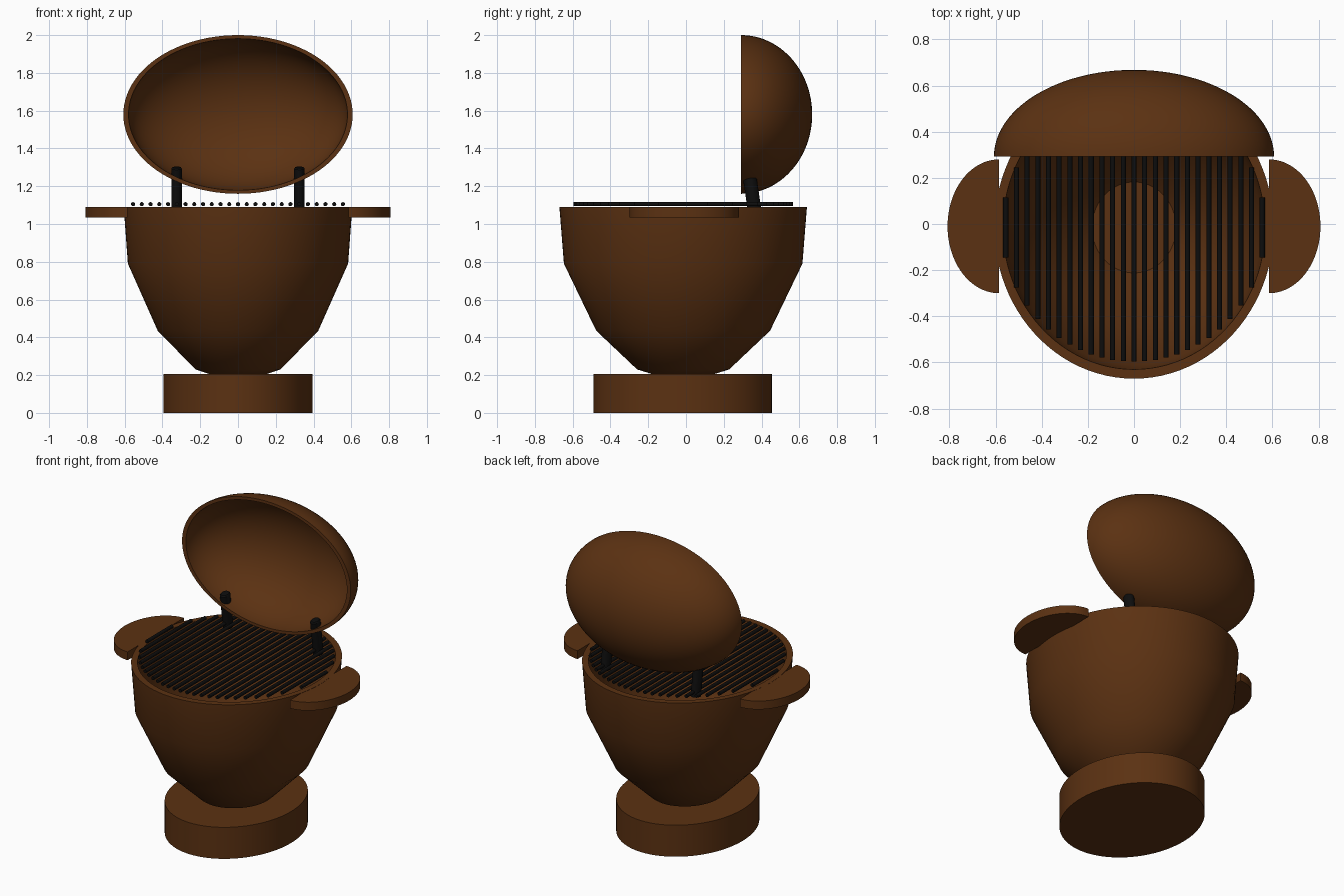
import bpy
import bmesh
import math
from mathutils import Matrix, Vector

cube = bpy.data.objects.get("Cube")
if cube:
    bpy.data.objects.remove(cube, do_unlink=True)


def make_material(name, rgb):
    mat = bpy.data.materials.new(name)
    mat.use_nodes = True
    mat.diffuse_color = (*rgb, 1)
    bsdf = mat.node_tree.nodes["Principled BSDF"]
    bsdf.inputs["Base Color"].default_value = (*rgb, 1)
    bsdf.inputs["Roughness"].default_value = 0.7
    return mat


BROWN = make_material("brown enamel", (0.105, 0.031, 0.006))
BLACK = make_material("black iron", (0.004, 0.004, 0.004))
CENTRE_Y = -0.015


def finish(name, bm, mat, matrix=Matrix()):
    """Turn a bmesh into a smooth-shaded object with sharp corners."""
    bm.transform(matrix)
    bmesh.ops.recalc_face_normals(bm, faces=bm.faces)
    mesh = bpy.data.meshes.new(name)
    bm.to_mesh(mesh)
    bm.free()
    mesh.materials.append(mat)
    obj = bpy.data.objects.new(name, mesh)
    bpy.context.collection.objects.link(obj)
    bpy.ops.object.select_all(action="DESELECT")
    obj.select_set(True)
    bpy.context.view_layer.objects.active = obj
    bpy.ops.object.shade_smooth_by_angle(angle=math.radians(35))
    return obj


def lathe(name, profile, mat, matrix, steps=96):
    """Spin a (radius, height) profile about z, then place it."""
    bm = bmesh.new()
    verts = [bm.verts.new((r, 0, z)) for r, z in profile]
    edges = [bm.edges.new(pair) for pair in zip(verts, verts[1:])]
    bmesh.ops.spin(bm, geom=verts + edges, cent=(0, 0, 0), axis=(0, 0, 1),
                   angle=math.tau, steps=steps, use_duplicate=False)
    bmesh.ops.remove_doubles(bm, verts=bm.verts, dist=0.0001)
    return finish(name, bm, mat, matrix)


def place(y, z=0.0, scale=(1, 1, 1)):
    return Matrix.Translation((0, y, z)) @ Matrix.Diagonal((*scale, 1))


# Pedestal: an oval drum
lathe("pedestal", [(0, 0), (0.395, 0), (0.395, 0.205), (0, 0.205)], BROWN,
      place(-0.018, scale=(1, 1.196, 1)))

# Bowl: faceted taper outside, hollow inside
bowl_profile = [(0, 0.2), (0.15, 0.205), (0.225, 0.23), (0.425, 0.435),
                (0.583, 0.79), (0.605, 1.09), (0.568, 1.09), (0.55, 0.8),
                (0.39, 0.455), (0.182, 0.25), (0, 0.25)]
lathe("bowl", bowl_profile, BROWN, place(CENTRE_Y, scale=(1, 1.083, 1)))

# Lid: a hollow half ellipsoid standing open at the back
ARC = 24
angles = [i / ARC * math.pi / 2 for i in range(ARC + 1)]
outer = [(math.sin(a), math.cos(a)) for a in angles]
inner = [(0.955 * math.sin(a), 0.94 * math.cos(a)) for a in reversed(angles)]
lathe("lid", outer + inner, BROWN,
      place(0.292, 1.58, (0.607, 0.376, 0.42))
      @ Matrix.Rotation(-math.pi / 2, 4, "X"))

# Side handles: half-oval shelves
for side, label in ((1, "left"), (-1, "right")):
    bm = bmesh.new()
    steps = 40
    rim = []
    for i in range(steps + 1):
        a = -math.pi / 2 + math.pi * i / steps
        rim.append(bm.verts.new((side * (0.585 + 0.223 * math.cos(a)),
                                 -0.01 + 0.29 * math.sin(a), 1.035)))
    face = bm.faces.new(rim)
    top = bmesh.ops.extrude_face_region(bm, geom=[face])["geom"]
    bmesh.ops.translate(bm, vec=(0, 0, 0.054),
                        verts=[v for v in top if isinstance(v, bmesh.types.BMVert)])
    finish(label + "_handle", bm, BROWN)

# Grate: parallel round bars cut to the oval of the bowl
bm = bmesh.new()
for i in range(-12, 13):
    x = i * 0.0463
    half = 0.581 * math.sqrt(1 - (x / 0.57) ** 2)
    bmesh.ops.create_cone(
        bm, cap_ends=True, segments=12, radius1=0.011, radius2=0.011,
        depth=2 * half,
        matrix=Matrix.Translation((x, CENTRE_Y, 1.105))
        @ Matrix.Rotation(math.pi / 2, 4, "X"))
finish("grate", bm, BLACK)

# Hinge posts: leaning oval rods that run up into the lid
low, high = Vector((0, 0.363, 1.07)), Vector((0, 0.33, 1.3))
lean = Vector((0, 0, 1)).rotation_difference(high - low).to_matrix().to_4x4()
for side, label in ((1, "left"), (-1, "right")):
    length = (high - low).length
    post = [(0, 0), (1, 0), (1, length - 0.008), (0.8, length), (0, length)]
    lathe(label + "_hinge", post, BLACK,
          Matrix.Translation(low + Vector((side * 0.325, 0, 0))) @ lean
          @ Matrix.Diagonal((0.028, 0.036, 1, 1)), steps=24)
